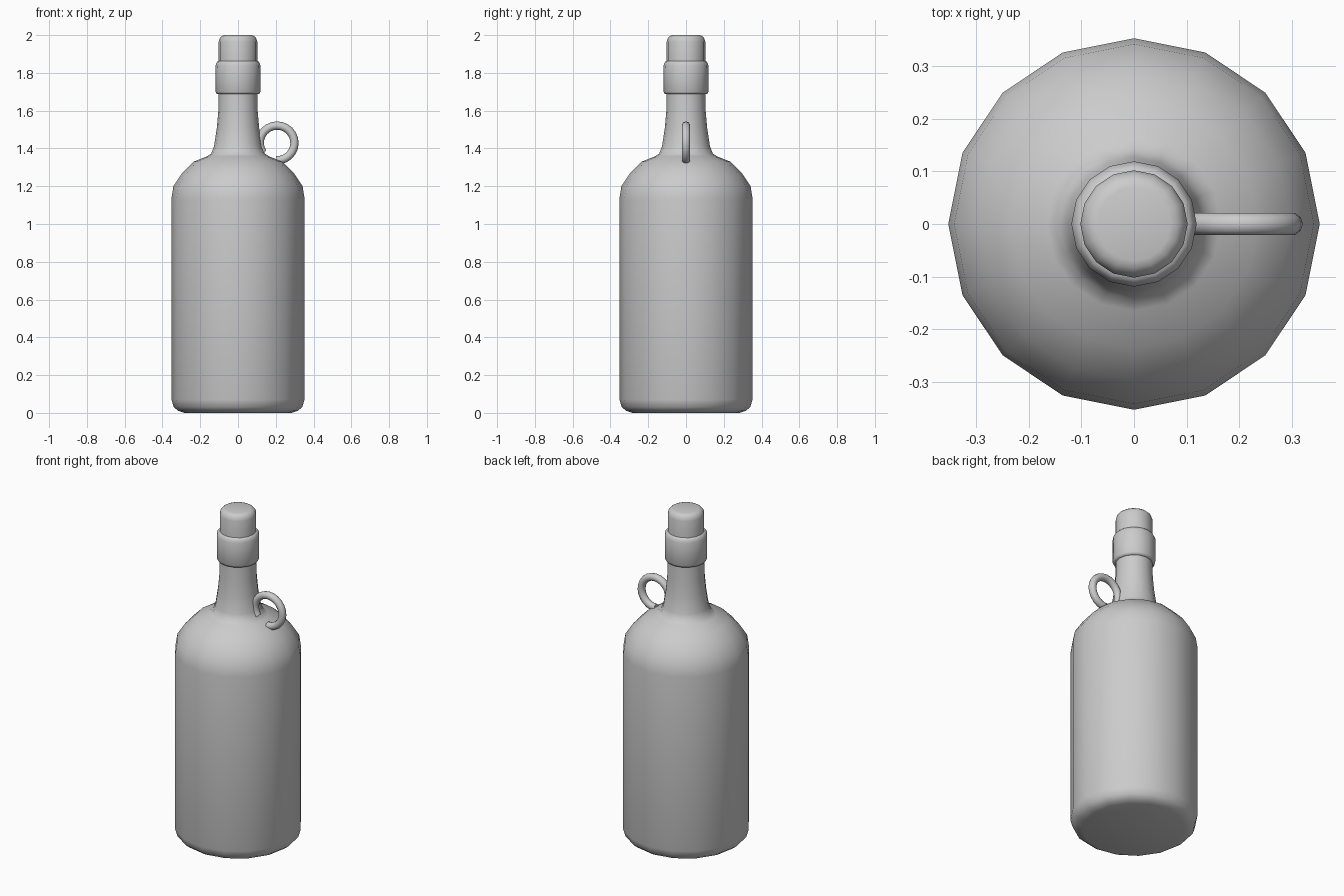
import bpy, bmesh, math
from mathutils import Vector

if "Cube" in bpy.data.objects:
    bpy.data.objects.remove(bpy.data.objects["Cube"])


def finish(name, bm, angle):
    bmesh.ops.recalc_face_normals(bm, faces=bm.faces)
    mesh = bpy.data.meshes.new(name)
    bm.to_mesh(mesh)
    bm.free()
    obj = bpy.data.objects.new(name, mesh)
    bpy.context.collection.objects.link(obj)
    bpy.ops.object.select_all(action='DESELECT')
    obj.select_set(True)
    bpy.context.view_layer.objects.active = obj
    bpy.ops.object.shade_smooth_by_angle(angle=math.radians(angle))
    return obj


def skin(bm, rings):
    """Bridge a list of vertex rings and cap both ends."""
    n = len(rings[0])
    for a, b in zip(rings, rings[1:]):
        for i in range(n):
            j = (i + 1) % n
            bm.faces.new((a[i], a[j], b[j], b[i]))
    bm.faces.new(rings[0])
    bm.faces.new(rings[-1])


def lathe(name, profile, sides=16):
    bm = bmesh.new()
    rings = []
    for r, z in profile:
        rings.append([bm.verts.new((r * math.cos(2 * math.pi * i / sides),
                                    r * math.sin(2 * math.pi * i / sides), z))
                      for i in range(sides)])
    skin(bm, rings)
    return finish(name, bm, 60)


def arc_tube(name, centre, major, minor, start, end, steps=20, sides=10):
    bm = bmesh.new()
    rings = []
    for s in range(steps + 1):
        a = math.radians(start + (end - start) * s / steps)
        out = Vector((math.cos(a), 0, math.sin(a)))
        ring = []
        for i in range(sides):
            t = 2 * math.pi * i / sides
            p = centre + out * (major + minor * math.cos(t))
            ring.append(bm.verts.new(p + Vector((0, minor * math.sin(t), 0))))
        rings.append(ring)
    skin(bm, rings)
    return finish(name, bm, 50)


# Bottle body, shoulder and neck
lathe("bottle", [
    (0.285, 0.0), (0.315, 0.01), (0.34, 0.03), (0.352, 0.07),
    (0.353, 1.13), (0.342, 1.20), (0.298, 1.267), (0.235, 1.33),
    (0.165, 1.358), (0.142, 1.373), (0.127, 1.41), (0.112, 1.51),
    (0.104, 1.60), (0.102, 1.72)])

# Collar around the neck
lathe("collar", [
    (0.098, 1.687), (0.112, 1.688), (0.118, 1.70), (0.119, 1.84),
    (0.113, 1.855), (0.106, 1.863), (0.096, 1.865)])

# Cap on top
lathe("cap", [
    (0.102, 1.84), (0.102, 1.965), (0.096, 1.985), (0.084, 1.996),
    (0.07, 2.0)])

# Finger loop from shoulder to neck
arc_tube("finger_loop", Vector((0.207, 0, 1.429)), 0.092, 0.022, -95, 215)
